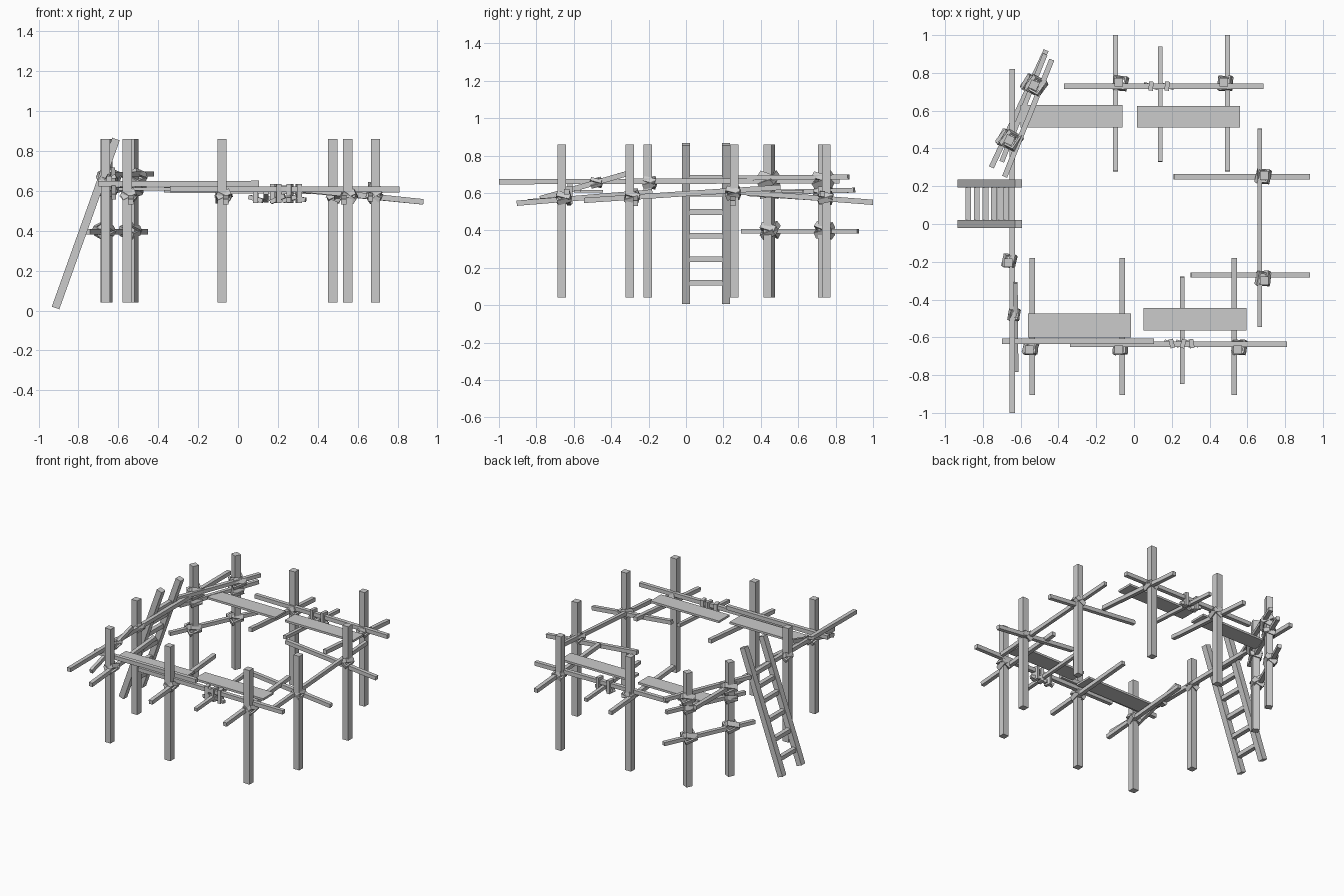
import bpy, bmesh, math, random
from mathutils import Vector, Matrix

if "Cube" in bpy.data.objects:
    bpy.data.objects.remove(bpy.data.objects["Cube"])

random.seed(4)


def make_object(name, bm):
    bmesh.ops.recalc_face_normals(bm, faces=bm.faces)
    me = bpy.data.meshes.new(name)
    bm.to_mesh(me)
    bm.free()
    ob = bpy.data.objects.new(name, me)
    bpy.context.collection.objects.link(ob)
    return ob


def beam(name, a, b, w=0.028, h=0.028):
    """Square timber from a to b; w is sideways, h is upright."""
    a, b = Vector(a), Vector(b)
    d = (b - a).normalized()
    side = d.cross(Vector((0, 0, 1))).normalized()
    up = side.cross(d)
    rot = Matrix((d, side, up)).transposed().to_4x4()
    bm = bmesh.new()
    bmesh.ops.create_cube(bm, size=1)
    bm.transform(Matrix.Translation((a + b) / 2) @ rot
                 @ Matrix.Diagonal(((b - a).length, w, h, 1)))
    return make_object(name, bm)


def box(name, x0, x1, y0, y1, z0, z1, turn=0):
    bm = bmesh.new()
    bmesh.ops.create_cube(bm, size=1)
    c = ((x0 + x1) / 2, (y0 + y1) / 2, (z0 + z1) / 2)
    bm.transform(Matrix.Translation(c) @ Matrix.Rotation(turn, 4, 'Z')
                 @ Matrix.Diagonal((x1 - x0, y1 - y0, z1 - z0, 1)))
    return make_object(name, bm)


def band(bm, m, r, h, t=0.01):
    """Square hollow band about the local z axis."""
    rings = []
    for rad, z in ((r, -h / 2), (r, h / 2), (r - t, h / 2), (r - t, -h / 2)):
        rings.append([bm.verts.new(m @ Vector((sx * rad, sy * rad, z)))
                      for sx, sy in ((1, 1), (-1, 1), (-1, -1), (1, -1))])
    for i in range(4):
        p, q = rings[i], rings[(i + 1) % 4]
        for j in range(4):
            k = (j + 1) % 4
            bm.faces.new((p[j], p[k], q[k], q[j]))


def lashing(name, c, r=0.037, h=0.028, turn=0, tilt=28):
    """Two crossed bands of rope around a joint."""
    bm = bmesh.new()
    for s in (1, -1):
        t = math.radians(s * tilt + random.uniform(-6, 6))
        m = (Matrix.Translation(c)
             @ Matrix.Rotation(turn + random.uniform(-.12, .12), 4, 'Z')
             @ Matrix.Rotation(t, 4, 'Y') @ Matrix.Rotation(t * 0.6, 4, 'X'))
        band(bm, m, r, h)
    return make_object(name, bm)


# upright posts
lean = math.radians(-25)
posts = [(-.08, .75, 0), (.475, .75, 0), (.69, .257, 0), (.69, -.30, 0),
         (.55, -.665, 0), (-.08, -.665, 0), (-.555, -.665, 0),
         (-.665, -.205, 0), (-.66, .445, lean), (-.53, .735, lean)]
for i, (x, y, t) in enumerate(posts):
    box(f"post_{i}", x - .023, x + .023, y - .023, y + .023, .04, .86, t)

# cross beams sloping down towards the outside
for i, x in enumerate((-.098, .495)):
    beam(f"back_cross_beam_{i}", (x, .28, .605), (x, 1.0, .55))
beam("back_middle_cross_beam", (.14, .33, .595), (.14, .94, .555), .024, .024)
for i, x in enumerate((-.538, -.062, .53)):
    beam(f"front_cross_beam_{i}", (x, -.18, .605), (x, -.905, .545))
beam("front_middle_cross_beam", (.255, -.28, .595), (.255, -.845, .555), .024, .024)
beam("right_cross_beam_back", (.21, .25, .615), (.93, .25, .545))
beam("right_cross_beam_front", (.30, -.27, .61), (.93, -.27, .545))

# long beams tying the posts together
beam("back_long_beam", (-.37, .73, .605), (.685, .73, .595))
beam("front_long_beam", (-.34, -.637, .61), (.81, -.637, .607))
beam("front_short_beam", (-.70, -.62, .635), (.105, -.62, .637))
beam("right_long_beam", (.665, -.545, .56), (.665, .505, .63), .024)
beam("left_long_beam", (-.645, -1.0, .66), (-.645, .82, .665))
beam("left_splice_beam", (-.623, -.78, .57), (-.627, -.31, .705), .022)

# corner fence rails
beam("lower_corner_rail", (-.755, .30, .395), (-.465, .92, .395), .028, .026)
beam("upper_corner_rail", (-.685, .25, .68), (-.435, .87, .685), .028, .026)
beam("middle_corner_rail", (-.70, .33, .60), (-.47, .90, .615), .026, .026)

# walkway planks
for i, (x0, x1, y0, y1) in enumerate(((-.60, -.06, .51, .63), (.015, .56, .51, .625),
                                      (-.56, -.015, -.60, -.475), (.05, .595, -.565, -.445))):
    box(f"plank_{i}", x0, x1, y0, y1, .602, .617)

# ladder
foot, top = Vector((-.915, 0, .013)), Vector((-.612, 0, .86))
for i, y in enumerate((0.0, .215)):
    beam(f"ladder_rail_{i}", foot + Vector((0, y, 0)), top + Vector((0, y, 0)), .043, .04)
for i in range(6):
    z = .12 + i * .126 if i < 4 else (.595, .68)[i - 4]
    x = foot.x + (top.x - foot.x) * (z - foot.z) / (top.z - foot.z)
    beam(f"ladder_rung_{i}", (x, .015, z), (x, .20, z), .03, .03)

# rope lashings on posts
for i, (x, y, t) in enumerate(posts[:7]):
    lashing(f"post_lashing_{i}", (x + (.008 if x < .6 else -.006),
            y + (.012 if y < 0 else -.005), .575 if i != 2 else .6), .037, .03, t)
lashing("left_post_lashing", (-.66, -.195, .655), .034, .03)
lashing("left_splice_lashing", (-.635, -.48, .655), .03, .02)
for i, (x, y, t) in enumerate(posts[8:]):
    lashing(f"corner_lower_lashing_{i}", (x - .012, y + .005, .40), .043, .035, t, 32)
    lashing(f"corner_upper_lashing_{i}", (x + .012, y - .003, .67), .045, .035, t, 32)
    lashing(f"corner_middle_lashing_{i}", (x, y, .60), .04, .03, t, 20)

# small rope knots where the middle cross beams hang from the long beams
for side, xs, y in (("back", (.09, .175), .73), ("front", (.20, .26, .305), -.633)):
    for i, x in enumerate(xs):
        box(f"{side}_knot_{i}", x - .012, x + .012, y - .024, y + .024,
            .54, .635, random.uniform(-.3, .3))
        a = random.uniform(-.02, .02)
        beam(f"{side}_knot_tail_{i}", (x - .035, y + .01, .56 + a),
             (x + .035, y - .01, .56 - a), .022, .022)
